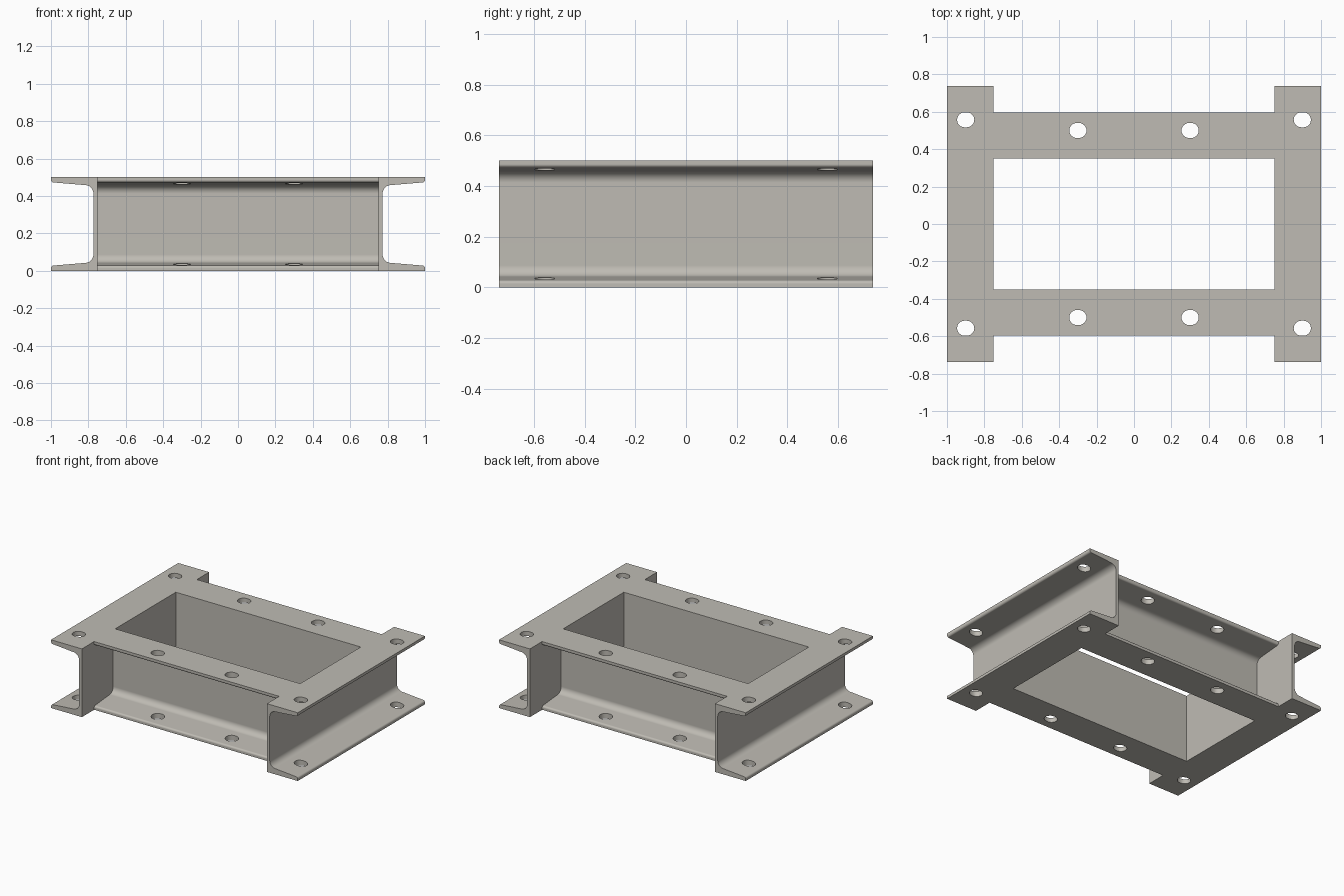
import bpy, bmesh, math
from mathutils import Matrix

cube = bpy.data.objects.get("Cube")
if cube:
    bpy.data.objects.remove(cube, do_unlink=True)

steel = bpy.data.materials.new("warm grey steel")
steel.use_nodes = True
COLOUR = (0.52, 0.50, 0.455, 1)
steel.diffuse_color = COLOUR
steel.node_tree.nodes["Principled BSDF"].inputs["Base Color"].default_value = COLOUR

H = 0.5        # channel height
WEB = 0.023    # web thickness


def arc(cx, cz, r, a0, a1, n):
    angles = [math.radians(a0 + (a1 - a0) * i / n) for i in range(n + 1)]
    return [(cx + r * math.cos(a), cz + r * math.sin(a)) for a in angles]


def channel_profile(width):
    """C section: web at x = 0, tapered flanges pointing to +x."""
    r_root, r_tip = 0.045, 0.014
    lower = [(0, 0), (width, 0)]
    lower += arc(width - r_tip, 0.014, r_tip, 0, 85, 6)          # rounded toe
    lower += arc(WEB + r_root, 0.042 + r_root, r_root, 265, 180, 10)  # root fillet
    return lower + [(x, H - z) for x, z in reversed(lower)]


def prism(name, points, matrix, depth):
    """Extrude a closed outline, given in the local xy plane, along local z."""
    bm = bmesh.new()
    base = bm.faces.new([bm.verts.new((x, y, 0)) for x, y in points])
    ext = bmesh.ops.extrude_face_region(bm, geom=[base])
    moved = [v for v in ext["geom"] if isinstance(v, bmesh.types.BMVert)]
    bmesh.ops.translate(bm, verts=moved, vec=(0, 0, depth))
    bmesh.ops.transform(bm, matrix=matrix, verts=bm.verts)
    bmesh.ops.recalc_face_normals(bm, faces=bm.faces)
    mesh = bpy.data.meshes.new(name)
    bm.to_mesh(mesh)
    bm.free()
    obj = bpy.data.objects.new(name, mesh)
    bpy.context.collection.objects.link(obj)
    return obj


def slot_outline(along_x):
    """Short slot with round ends."""
    r, half = 0.040, 0.006
    pts = arc(half, 0, r, -90, 90, 12) + arc(-half, 0, r, 90, 270, 12)
    return pts if along_x else [(-y, x) for x, y in pts]


def channel(name, width, length, location, angle, hole, slot_along_x):
    # Section upright in xz, running along y
    upright = Matrix.Translation((0, length / 2, 0)) @ Matrix.Rotation(math.pi / 2, 4, "X")
    beam = prism(name, channel_profile(width), upright, length)
    beam.data.materials.append(steel)
    # Bolt slots through both flanges
    cutters = []
    for side in (-1, 1):
        place = Matrix.Translation((hole[0], side * hole[1], -0.1))
        cutter = prism("slot_cutter", slot_outline(slot_along_x), place, H + 0.2)
        cutter.hide_render = True
        cutter.data.materials.append(steel)
        cutters.append(cutter)
        mod = beam.modifiers.new("slot", "BOOLEAN")
        mod.operation, mod.solver, mod.object = "DIFFERENCE", "EXACT", cutter
    bpy.ops.object.select_all(action="DESELECT")
    beam.select_set(True)
    bpy.context.view_layer.objects.active = beam
    for mod in list(beam.modifiers):
        bpy.ops.object.modifier_apply(modifier=mod.name)
    for cutter in cutters:
        bpy.data.objects.remove(cutter, do_unlink=True)
    bpy.ops.object.shade_smooth_by_angle(angle=math.radians(30))
    weighted = beam.modifiers.new("even shading", "WEIGHTED_NORMAL")
    weighted.keep_sharp = True
    beam.location = location
    beam.rotation_euler.z = angle


# Long side channels, then the cross channels between their webs
for name, s, angle in (("left_channel", 1, 0), ("right_channel", -1, math.pi)):
    channel(name, 0.25, 1.473, (s * 0.75, 0, 0), angle, (0.15, 0.557), True)
for name, s, angle in (("back_channel", 1, math.pi / 2), ("front_channel", -1, -math.pi / 2)):
    channel(name, 0.244, 1.5, (0, s * 0.351, 0), angle, (0.149, 0.3), False)
